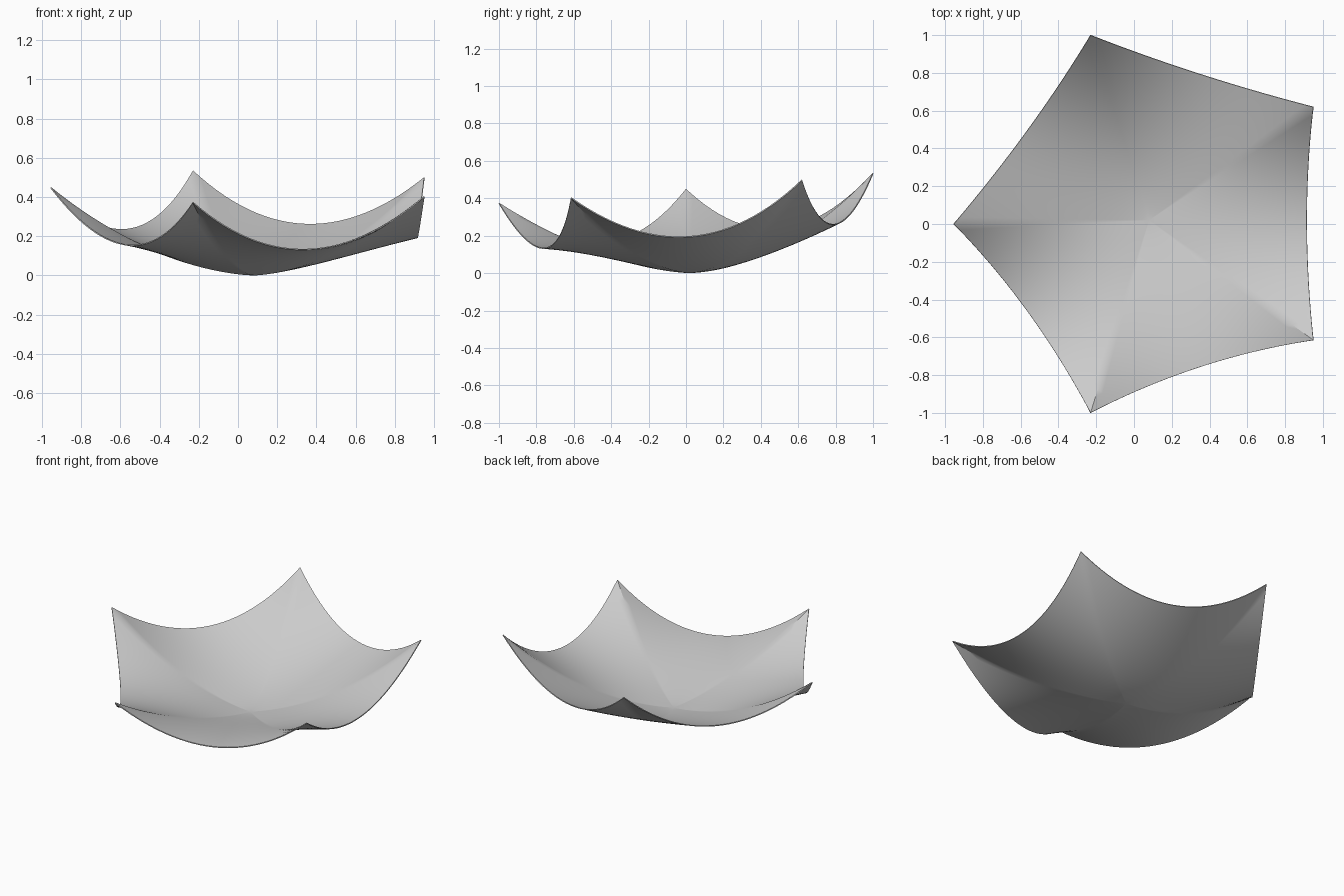
import bpy, bmesh
from mathutils import Vector

if "Cube" in bpy.data.objects:
    bpy.data.objects.remove(bpy.data.objects["Cube"])

# Raised corners of the five-sided sail, counter-clockwise
CORNERS = [Vector(c) for c in ((0.95, 0.62, 0.495), (-0.23, 1.0, 0.53), (-0.955, 0.0, 0.445),
                               (-0.23, -1.0, 0.37), (0.95, -0.615, 0.40))]
CENTRE = Vector((0.08, 0.02, 0.0))
SEGS, RINGS = 28, 24
SAG, MEAN = 0.255, 0.275

# Sagging rim curve between neighbouring corners
rim = []
for i, a in enumerate(CORNERS):
    b = CORNERS[(i + 1) % 5]
    inward = CENTRE - (a + b) / 2
    inward.z = 0
    inward.normalize()
    for s in range(SEGS):
        t = s / SEGS
        k = 4 * t * (1 - t)
        rim.append(a.lerp(b, t) + k * (inward * 0.035 + Vector((0, 0.017, -SAG))))

# Rings from the rounded bottom out to the rim
bm = bmesh.new()
tip = bm.verts.new((CENTRE.x, CENTRE.y, 0.003))
rings = []
for j in range(1, RINGS + 1):
    r = j / RINGS
    ring = []
    for e in rim:
        p = CENTRE.lerp(e, r)
        p.z = MEAN * r ** 1.5 + (e.z - MEAN) * r ** 2.5 + 0.003
        ring.append(bm.verts.new(p))
    rings.append(ring)
n = len(rim)
for i in range(n):
    k = (i + 1) % n
    bm.faces.new((tip, rings[0][i], rings[0][k]))
    for lo, hi in zip(rings, rings[1:]):
        bm.faces.new((lo[i], hi[i], hi[k], lo[k]))

mesh = bpy.data.meshes.new("fabric_sail")
bm.to_mesh(mesh)
bm.free()
sail = bpy.data.objects.new("fabric_sail", mesh)
bpy.context.collection.objects.link(sail)

# Thin cloth thickness
solid = sail.modifiers.new("thickness", 'SOLIDIFY')
solid.thickness = 0.006
solid.offset = 0

bpy.context.view_layer.objects.active = sail
sail.select_set(True)
bpy.ops.object.modifier_apply(modifier="thickness")
bpy.ops.object.shade_smooth_by_angle()
